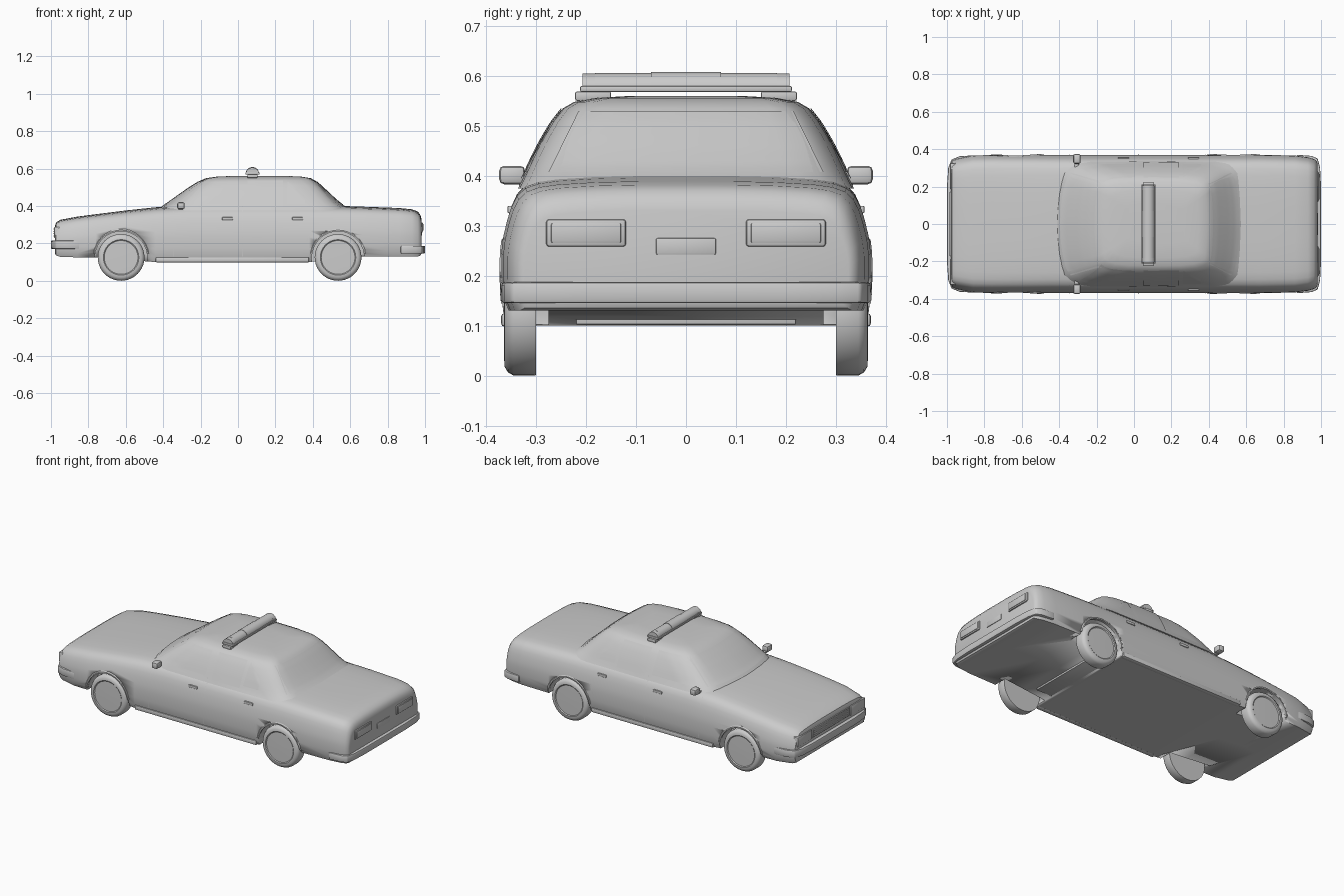
import bpy, bmesh, math
from mathutils import Vector
from mathutils.bvhtree import BVHTree

if "Cube" in bpy.data.objects:
    bpy.data.objects.remove(bpy.data.objects["Cube"])


def make(name, verts, faces, bevel=0, angle=35, recalc=True):
    me = bpy.data.meshes.new(name)
    me.from_pydata(verts, [], faces)
    if recalc:
        bm = bmesh.new()
        bm.from_mesh(me)
        bmesh.ops.recalc_face_normals(bm, faces=bm.faces)
        bm.to_mesh(me)
        bm.free()
    ob = bpy.data.objects.new(name, me)
    bpy.context.collection.objects.link(ob)
    bpy.ops.object.select_all(action='DESELECT')
    bpy.context.view_layer.objects.active = ob
    ob.select_set(True)
    if bevel:
        m = ob.modifiers.new("bevel", 'BEVEL')
        m.width, m.segments = bevel, 2
        bpy.ops.object.modifier_apply(modifier=m.name)
    bpy.ops.object.shade_smooth_by_angle(angle=math.radians(angle))
    return ob


def loft(name, rings, **kw):
    """Skin equal-sized closed rings and cap both ends."""
    n = len(rings[0])
    verts = [p for r in rings for p in r]
    faces = [(k * n + i, k * n + (i + 1) % n, (k + 1) * n + (i + 1) % n, (k + 1) * n + i)
             for k in range(len(rings) - 1) for i in range(n)]
    faces += [tuple(range(n)), tuple(range(len(verts) - n, len(verts)))]
    return make(name, verts, faces, **kw)


def box(name, x, y, z, bevel=0.004):
    return loft(name, [[(x[0], y[0], h), (x[1], y[0], h), (x[1], y[1], h), (x[0], y[1], h)] for h in z],
                bevel=bevel)


def lathe_y(name, x, z, profile, side=1, n=40):
    """Rings about a y axis from (y, radius) pairs."""
    return loft(name, [[(x + r * math.cos(a), side * y, z + r * math.sin(a))
                        for a in (2 * math.pi * i / n for i in range(n))] for y, r in profile])


# lower body: stations of (x, half width, bottom z, top z)
stations = [(-.978, .325, .145, .295), (-.972, .338, .135, .312), (-.95, .347, .128, .326),
            (-.86, .366, .125, .343), (-.76, .369, .125, .356), (-.6, .37, .112, .376),
            (-.44, .37, .10, .393), (-.25, .37, .10, .405), (.1, .37, .10, .406),
            (.38, .37, .10, .405), (.55, .37, .118, .40), (.67, .37, .13, .396),
            (.86, .366, .13, .389), (.93, .357, .13, .382), (.962, .347, .13, .37),
            (.976, .337, .135, .35), (.981, .325, .145, .33)]
section = [(.25, 1), (.5, .992), (.7, .975), (.8, .955), (.87, .92), (.915, .86), (.945, .78),
           (.968, .68), (.99, .55), (1, .43), (1, .25), (.99, .1), (.96, 0)]
rings = []
for x, w, zb, zt in stations:
    half = [(x, w * a, zb + (zt - zb) * t) for a, t in section]
    rings.append([(x, 0, zt)] + half + [(x, 0, zb)] + [(x, -y, z) for _, y, z in reversed(half)])
body = loft("body", rings)

# cabin: levels of (z, front x, rear x, half width, plan curvature)
levels = [(.375, -.43, .615, .333, .055), (.40, -.405, .57, .321, .052), (.42, -.372, .541, .312, .048),
          (.45, -.33, .507, .298, .042), (.48, -.288, .475, .282, .036), (.51, -.243, .443, .264, .03),
          (.535, -.203, .413, .244, .025), (.548, -.172, .39, .222, .02),
          (.556, -.12, .345, .18, .015), (.56, -.04, .27, .11, .01)]
nose = [(.25, .07, 0), (.5, .25, 0), (.7, .55, 0), (.83, .85, 0), (.91, 1.1, .02), (.965, 1.2, .055), (1, 1.2, .13)]
rings = []
for z, xf, xr, w, c in levels:
    half = [(xf + c * k + d, w * a, z) for a, k, d in nose] + [((xf + xr) / 2, w * 1.01, z)]
    half += [(xr - .7 * c * k - d, w * a, z) for a, k, d in reversed(nose)]
    rings.append([(xf, 0, z)] + half + [(xr, 0, z)] + [(x, -y, h) for x, y, h in reversed(half)])
cabin = loft("cabin", rings, angle=50)

# ray target used to lay panels on the shell
tv, tf = [], []
for ob in (body, cabin):
    base = len(tv)
    tv += [v.co.copy() for v in ob.data.vertices]
    tf += [[base + i for i in p.vertices] for p in ob.data.polygons]
shell = BVHTree.FromPolygons(tv, tf)


def panel(name, corners, axis, side, lift=.003, n=10):
    """Project a four-cornered (u, z) patch onto the shell along x or y."""
    c = [Vector(p) for p in corners]
    d = Vector((-side, 0, 0)) if axis == 'x' else Vector((0, -side, 0))
    verts = []
    for j in range(n + 1):
        for i in range(n + 1):
            p = c[0].lerp(c[1], i / n).lerp(c[3].lerp(c[2], i / n), j / n)
            o = Vector((2 * side, p.x, p.y)) if axis == 'x' else Vector((p.x, 2 * side, p.y))
            verts.append(shell.ray_cast(o, d)[0] - d * lift)
    m = n + 1
    faces = [(j * m + i, j * m + i + 1, j * m + m + i + 1, j * m + m + i) for j in range(n) for i in range(n)]
    a, b, e = verts[0], verts[n], verts[n * m]
    if (b - a).cross(e - a).dot(d) > 0:
        faces = [f[::-1] for f in faces]
    return make(name, verts, faces, angle=60, recalc=False)


# front and rear glass
panel("windscreen", [(-.275, .408), (.275, .408), (.228, .532), (-.228, .532)], 'x', -1, .004, 16)
panel("rear_window", [(-.275, .408), (.275, .408), (.215, .53), (-.215, .53)], 'x', 1, .004, 16)

# side glass, door seams and handles
for s in (-1, 1):
    panel("front_side_window", [(-.29, .408), (.005, .408), (.005, .532), (-.175, .532)], 'y', s)
    panel("rear_side_window", [(.052, .395), (.24, .395), (.24, .535), (.052, .535)], 'y', s, .004)
    panel("quarter_window", [(.258, .41), (.36, .41), (.355, .46), (.265, .53)], 'y', s)
    for xb, zb, xt, zt in ((-.345, .13, -.345, .37), (.022, .13, .022, .40), (.36, .2, .40, .29)):
        panel("door_seam", [(xb, zb), (xb + .004, zb), (xt + .004, zt), (xt, zt)], 'y', s, .0015)
    for x in (-.085, .29):
        y = shell.ray_cast(Vector((x, s, .332)), Vector((0, -s, 0)))[0].y
        box("door_handle", (x, x + .058), sorted((y - s * .01, y + s * .006)), (.325, .34), .003)

# wheels and wheel arches
for x in (-.625, .535):
    for s in (-1, 1):
        cut = lathe_y("arch_cutter", x, .125, [(.275, .142), (.45, .142)], s)
        cut.hide_render = True
        bpy.context.view_layer.objects.active = body
        m = body.modifiers.new("arch", 'BOOLEAN')
        m.operation, m.object, m.solver = 'DIFFERENCE', cut, 'EXACT'
        bpy.ops.object.modifier_apply(modifier=m.name)
        bpy.data.objects.remove(cut)
        lathe_y("wheel", x, .125, [(.30, .11), (.30, .124), (.305, .125), (.345, .125), (.356, .119),
                                   (.363, .108), (.364, .095), (.36, .09), (.361, .03)], s)
        # raised arch lip
        pts = []
        for i in range(17):
            a = math.radians(8 + 164 * i / 16)
            px, pz = x + .144 * math.cos(a), .125 + .144 * math.sin(a)
            pts.append((px, pz))
        lip = []
        for px, pz in pts:
            y = abs(shell.ray_cast(Vector((px, s, pz)), Vector((0, -s, 0)))[0].y)
            cx, cz = (px - x) / .144, (pz - .125) / .144
            lip.append([(px + cx * u, s * (y + v), pz + cz * u)
                        for u, v in ((-.005, -.012), (-.005, .003), (.002, .003), (.009, -.002), (.009, -.012))])
        loft("arch_lip", lip)


# bumpers from a mirrored plan outline
def bumper(name, half, z):
    plan = half + [(x, -y) for x, y in reversed(half)]
    loft(name, [[(x, y, h) for x, y in plan] for h in z], bevel=.006)


bumper("front_bumper", [(-.845, .367), (-.93, .363), (-.975, .345), (-.993, .30), (-1, .2)], (.17, .215))
bumper("rear_bumper", [(.87, .37), (.95, .364), (.982, .35), (.995, .30), (1, .2)], (.145, .187))

# lamps, grille and plate panel
for s in (-1, 1):
    box("headlamp", (-.984, -.95), sorted((s * .185, s * .325)), (.228, .288), .006)
    box("tail_lamp", (.96, .988), sorted((s * .12, s * .28)), (.258, .313), .006)
    box("tail_lamp_lens", (.97, .991), sorted((s * .13, s * .27)), (.266, .305), .003)
box("grille_frame", (-.982, -.96), (-.18, .18), (.23, .286))
for i in range(4):
    box("grille_bar", (-.986, -.97), (-.172, .172), (.237 + i * .012, .243 + i * .012), .001)
box("plate_panel", (.96, .984), (-.06, .06), (.242, .275), .003)

# side mirrors
for s in (-1, 1):
    box("mirror", (-.325, -.285), sorted((s * .322, s * .374)), (.383, .42), .01)
    box("mirror_arm", (-.318, -.295), sorted((s * .29, s * .335)), (.38, .392), .003)

# sills and under panel
for s in (-1, 1):
    box("sill", (-.44, .38), sorted((s * .34, s * .37)), (.098, .125), .006)
box("under_panel", (-.45, .5), (-.22, .22), (.102, .14), .003)

# roof light bar
box("light_bar_base", (.04, .115), (-.212, .212), (.568, .58), .003)


def dome(name, y0, y1, rx, rz):
    arc = [(.077 + rx * math.cos(a), .575 + rz * math.sin(a)) for a in (math.pi * i / 12 for i in range(13))]
    loft(name, [[(x, y, z) for x, z in arc] for y in (y0, y1)])


dome("light_bar_centre", -.07, .07, .035, .033)
for s in (-1, 1):
    dome("light_bar_lens", s * .07, s * .182, .033, .031)
    dome("light_bar_end", s * .182, s * .207, .034, .03)
    box("light_bar_foot", (.05, .105), sorted((s * .15, s * .222)), (.55, .569), .004)
